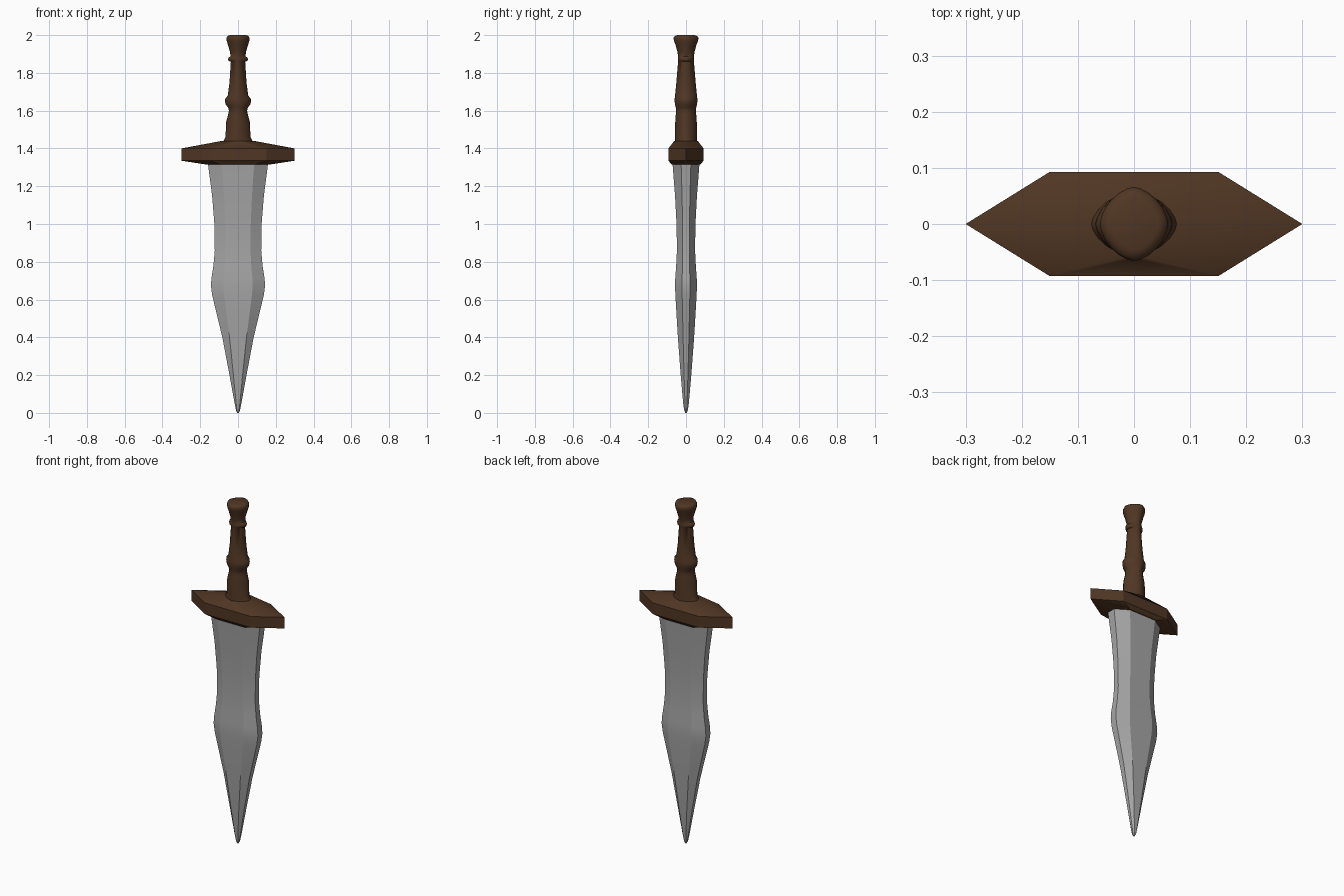
import bpy, bmesh, math

cube = bpy.data.objects.get("Cube")
if cube:
    bpy.data.objects.remove(cube, do_unlink=True)


def make_material(name, rgb):
    mat = bpy.data.materials.new(name)
    mat.use_nodes = True
    mat.diffuse_color = (*rgb, 1)
    mat.node_tree.nodes["Principled BSDF"].inputs["Base Color"].default_value = (*rgb, 1)
    return mat


def finish(bm, name, mat, angle):
    bmesh.ops.recalc_face_normals(bm, faces=bm.faces[:])
    mesh = bpy.data.meshes.new(name)
    bm.to_mesh(mesh)
    bm.free()
    mesh.materials.append(mat)
    obj = bpy.data.objects.new(name, mesh)
    bpy.context.collection.objects.link(obj)
    bpy.ops.object.select_all(action='DESELECT')
    obj.select_set(True)
    bpy.context.view_layer.objects.active = obj
    bpy.ops.object.shade_smooth_by_angle(angle=math.radians(angle))
    return obj


def loft(name, sections, mat, angle):
    """Skin a list of equally long point rings and cap both ends."""
    bm = bmesh.new()
    rings = [[bm.verts.new(p) for p in ring] for ring in sections]
    for low, high in zip(rings, rings[1:]):
        n = len(low)
        for i in range(n):
            j = (i + 1) % n
            bm.faces.new((low[i], low[j], high[j], high[i]))
    bm.faces.new(rings[0])
    bm.faces.new(rings[-1])
    return finish(bm, name, mat, angle)


def blade_ring(z, x, y):
    """Flat-faced section with bevels and a narrow blunt edge."""
    inner, edge = x * 0.54, y * 0.36
    quarter = [(x, edge), (inner, y)]
    half = quarter + [(-a, b) for a, b in reversed(quarter)]
    return [(a, b, z) for a, b in half + [(-a, -b) for a, b in half]]


def grip_ring(z, x, y, count=24):
    """Oval section drawn slightly towards a diamond."""
    def push(v):
        return math.copysign(abs(v) ** 1.2, v)
    angles = [math.tau * i / count for i in range(count)]
    return [(x * push(math.cos(a)), y * push(math.sin(a)), z) for a in angles]


def guard_ring(z):
    tip, shoulder, depth = 0.30, 0.15, 0.093
    return [(tip, 0, z), (shoulder, depth, z), (-shoulder, depth, z),
            (-tip, 0, z), (-shoulder, -depth, z), (shoulder, -depth, z)]


wood = make_material("dark brown wood", (0.080, 0.037, 0.017))
steel = make_material("grey steel", (0.38, 0.38, 0.38))

# Blade: height, half width, half thickness
blade = [(0, .004, .004), (.015, .011, .010), (.05, .018, .015), (.2, .045, .028),
         (.4, .083, .043), (.55, .119, .052), (.62, .136, .056), (.67, .143, .058),
         (.71, .141, .057), (.78, .130, .052), (.86, .123, .048), (1.0, .125, .050),
         (1.15, .137, .058), (1.34, .162, .073)]
loft("blade", [blade_ring(*s) for s in blade], steel, 25)

# Guard: pointed slab rising to a collar round the grip
bm = bmesh.new()
for ring in (blade_ring(1.315, .17, .076), guard_ring(1.335),
             guard_ring(1.40), grip_ring(1.44, .085, .062)):
    for point in ring:
        bm.verts.new(point)
bmesh.ops.convex_hull(bm, input=bm.verts[:])
finish(bm, "guard", wood, 30)

# Turned grip with two rings and a flared pommel
grip = [(1.42, .085, .060), (1.44, .076, .058), (1.46, .066, .058), (1.54, .063, .057),
        (1.58, .052, .054), (1.60, .048, .052), (1.615, .052, .054), (1.635, .066, .059),
        (1.65, .069, .060), (1.665, .067, .060), (1.68, .054, .058), (1.75, .045, .051),
        (1.86, .038, .042), (1.863, .050, .042), (1.872, .053, .043), (1.882, .050, .042),
        (1.887, .040, .042), (1.91, .042, .045), (1.95, .054, .056), (1.97, .060, .064),
        (1.985, .061, .066), (1.995, .056, .060), (2.0, .044, .046)]
loft("grip", [grip_ring(*s) for s in grip], wood, 60)
